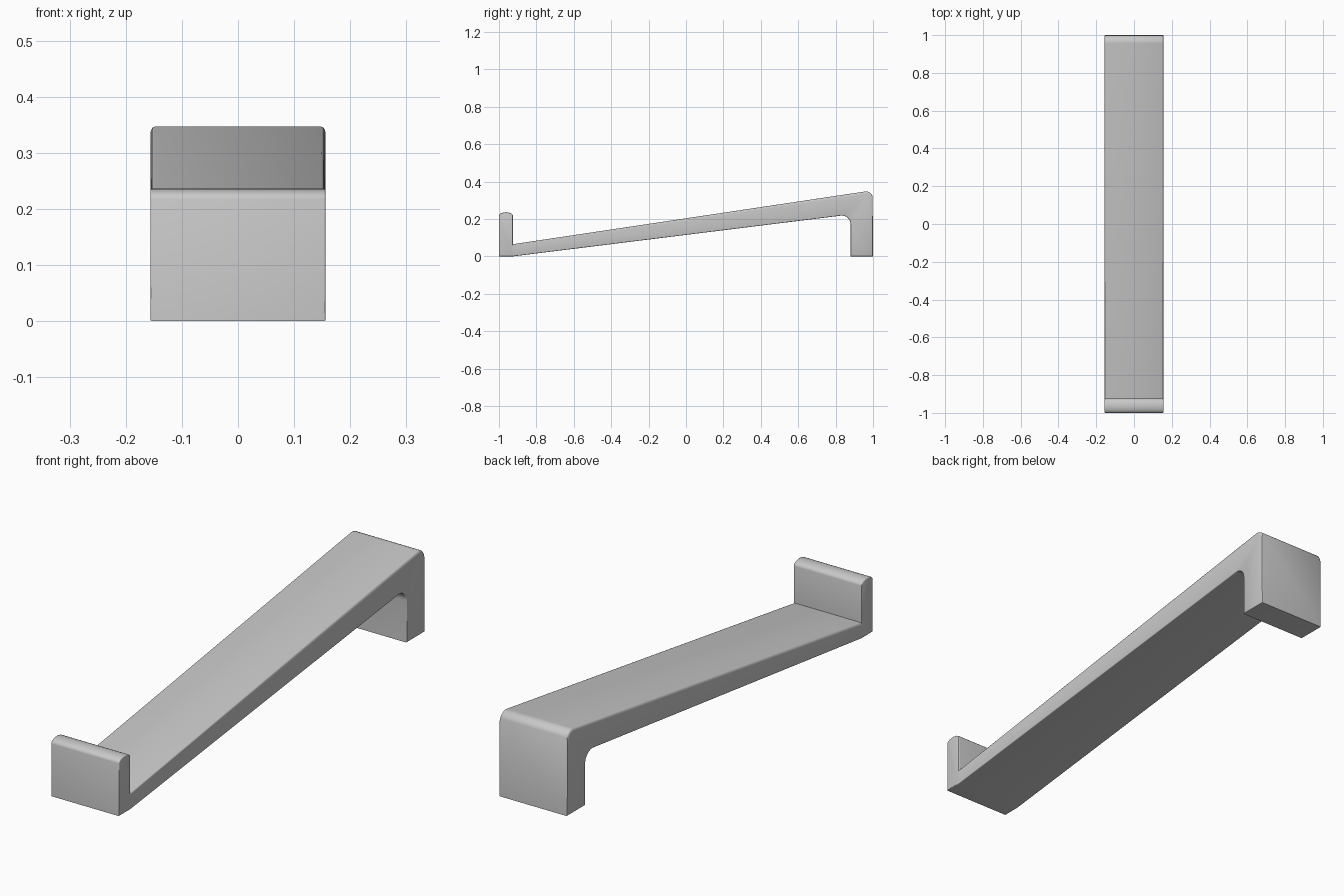
import bpy, bmesh, math
from mathutils import Vector

cube = bpy.data.objects.get("Cube")
if cube:
    bpy.data.objects.remove(cube)

HALF_WIDTH = 0.156

grey = bpy.data.materials.new("plain grey")
grey.use_nodes = True
colour = (0.58, 0.58, 0.58, 1)
grey.diffuse_color = colour
grey.node_tree.nodes["Principled BSDF"].inputs["Base Color"].default_value = colour


def arc(cy, cz, ry, rz, start, end, steps):
    """Points on an elliptical arc in the side profile, angles in degrees."""
    angles = [math.radians(start + (end - start) * i / steps) for i in range(steps + 1)]
    return [(cy + ry * math.cos(a), cz + rz * math.sin(a)) for a in angles]


# Side profile, counter-clockwise from the front foot
profile = [(-1, 0), (-0.925, 0)]
profile += arc(0.834, 0.172, 0.046, 0.046, 97, 0, 8)        # inner corner at the rear leg
profile += [(0.88, 0), (1, 0)]
profile += arc(0.962, 0.309, 0.038, 0.038, 20, 98.5, 6)     # rounded rear crest
profile += [(-0.925, 0.065)]
profile += arc(-0.9625, 0.217, 0.0375, 0.019, 0, 180, 10)   # domed front lip

# Extrude the profile across the width
bm = bmesh.new()
face = bm.faces.new([bm.verts.new((-HALF_WIDTH, y, z)) for y, z in profile])
new = bmesh.ops.extrude_face_region(bm, geom=[face])["geom"]
bmesh.ops.translate(bm, vec=Vector((2 * HALF_WIDTH, 0, 0)),
                    verts=[v for v in new if isinstance(v, bmesh.types.BMVert)])
bmesh.ops.recalc_face_normals(bm, faces=bm.faces)

# Soft rims on the ramp top and back, nearly crisp rims elsewhere
weight = bm.edges.layers.float.new("bevel_weight_edge")
for e in bm.edges:
    a, b = e.verts
    if a.co.x * b.co.x > 0:
        mid = (a.co + b.co) / 2
        ramp_top = mid.z > 0.12 + 0.137 * mid.y + 0.04 and mid.y > -0.9
        e[weight] = 1.0 if ramp_top else 0.25

mesh = bpy.data.meshes.new("sloped_bar")
bm.to_mesh(mesh)
bm.free()
mesh.materials.append(grey)
bar = bpy.data.objects.new("sloped_bar", mesh)
bpy.context.collection.objects.link(bar)

bevel = bar.modifiers.new("soft_rims", "BEVEL")
bevel.limit_method = "WEIGHT"
bevel.width = 0.012
bevel.segments = 3
bevel.use_clamp_overlap = False

bpy.context.view_layer.objects.active = bar
bar.select_set(True)
bpy.ops.object.modifier_apply(modifier=bevel.name)
bpy.ops.object.shade_smooth_by_angle(angle=math.radians(35))
